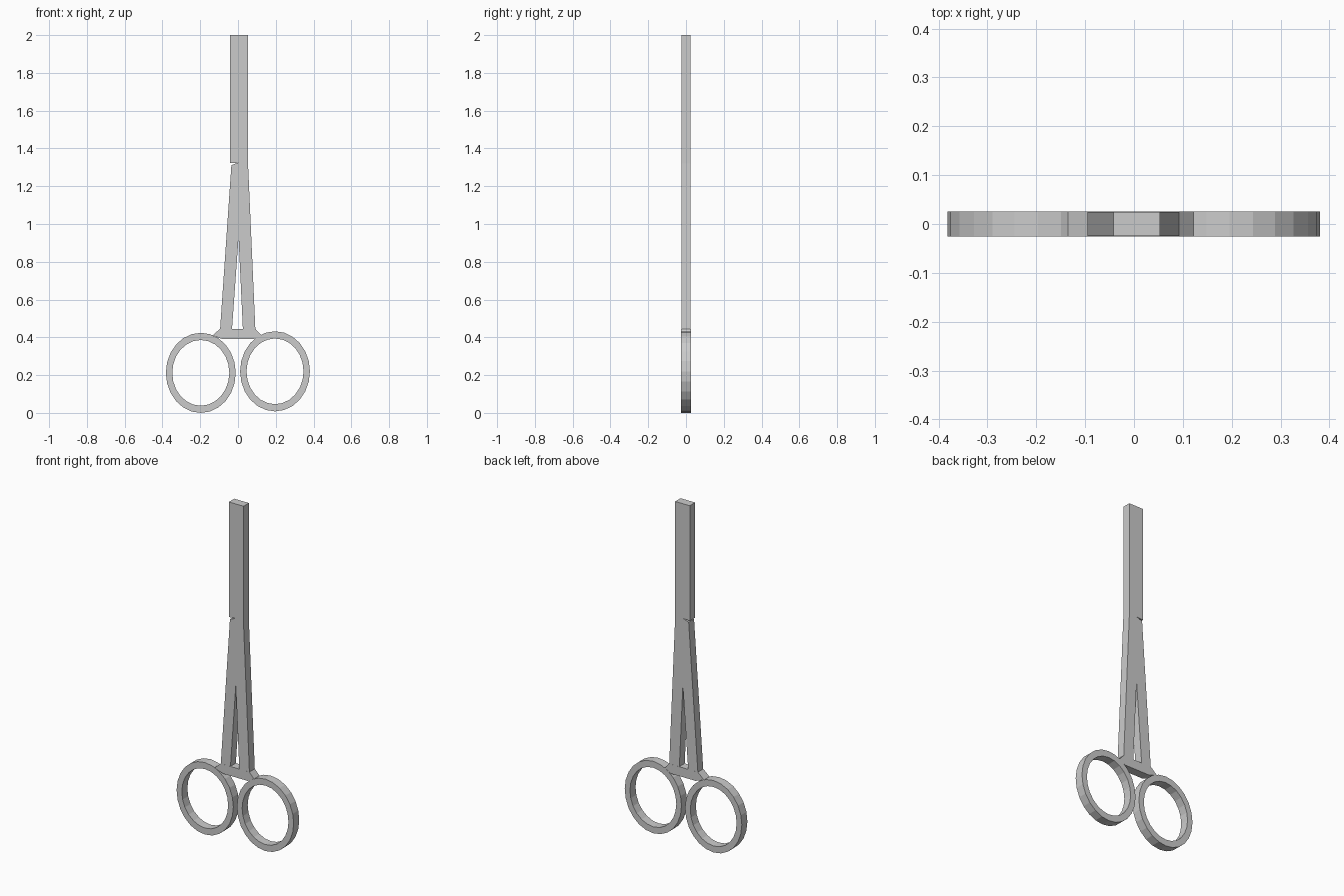
import bpy, bmesh, math

if "Cube" in bpy.data.objects:
    bpy.data.objects.remove(bpy.data.objects["Cube"])

def finish(name, bm):
    bmesh.ops.recalc_face_normals(bm, faces=bm.faces)
    mesh = bpy.data.meshes.new(name)
    bm.to_mesh(mesh)
    bm.free()
    obj = bpy.data.objects.new(name, mesh)
    bpy.context.collection.objects.link(obj)
    return obj

def prism(name, profile, half):
    """Extrude an (x, z) outline through y."""
    bm = bmesh.new()
    face = bm.faces.new([bm.verts.new((x, -half, z)) for x, z in profile])
    ext = bmesh.ops.extrude_face_region(bm, geom=[face])
    verts = [v for v in ext["geom"] if isinstance(v, bmesh.types.BMVert)]
    bmesh.ops.translate(bm, vec=(0, 2 * half, 0), verts=verts)
    return finish(name, bm)

def finger_ring(name, cx, cz, outer, inner, half, n=24):
    """Flat oval band with a rectangular cross-section."""
    bm = bmesh.new()
    loops = []
    for (rx, rz), y in ((outer, -half), (outer, half), (inner, half), (inner, -half)):
        angles = [2 * math.pi * i / n for i in range(n)]
        loops.append([bm.verts.new((cx + rx * math.cos(a), y, cz + rz * math.sin(a)))
                      for a in angles])
    for k in range(4):
        a, b = loops[k], loops[(k + 1) % 4]
        for i in range(n):
            j = (i + 1) % n
            bm.faces.new((a[i], a[j], b[j], b[i]))
    return finish(name, bm)

# Finger rings, the right one sitting slightly higher
for side, cx, cz in (("left", -0.197, 0.212), ("right", 0.196, 0.22)):
    finger_ring(side + "_finger_ring", cx, cz, (0.185, 0.212), (0.151, 0.174), 0.026)

# Yoke joining the rings to the arms
prism("yoke", [(-0.08, 0.39), (0.08, 0.39), (0.124, 0.41), (0.092, 0.445),
               (-0.095, 0.445), (-0.135, 0.41)], 0.0255)

# Right arm and jaw in one piece
seam = 0.003
prism("right_arm_and_jaw", [(0.026, 0.44), (0.092, 0.44), (0.053, 1.32),
                            (0.053, 2.0), (seam, 2.0), (seam, 0.93)], 0.025)

# Left arm, stopping at a narrow notch under the left jaw
prism("left_arm", [(-0.095, 0.44), (-0.032, 0.44), (seam, 0.93),
                   (seam, 1.325), (-0.035, 1.312)], 0.025)
prism("left_jaw", [(-0.042, 1.322), (seam, 1.325), (seam, 2.0), (-0.042, 2.0)], 0.025)
